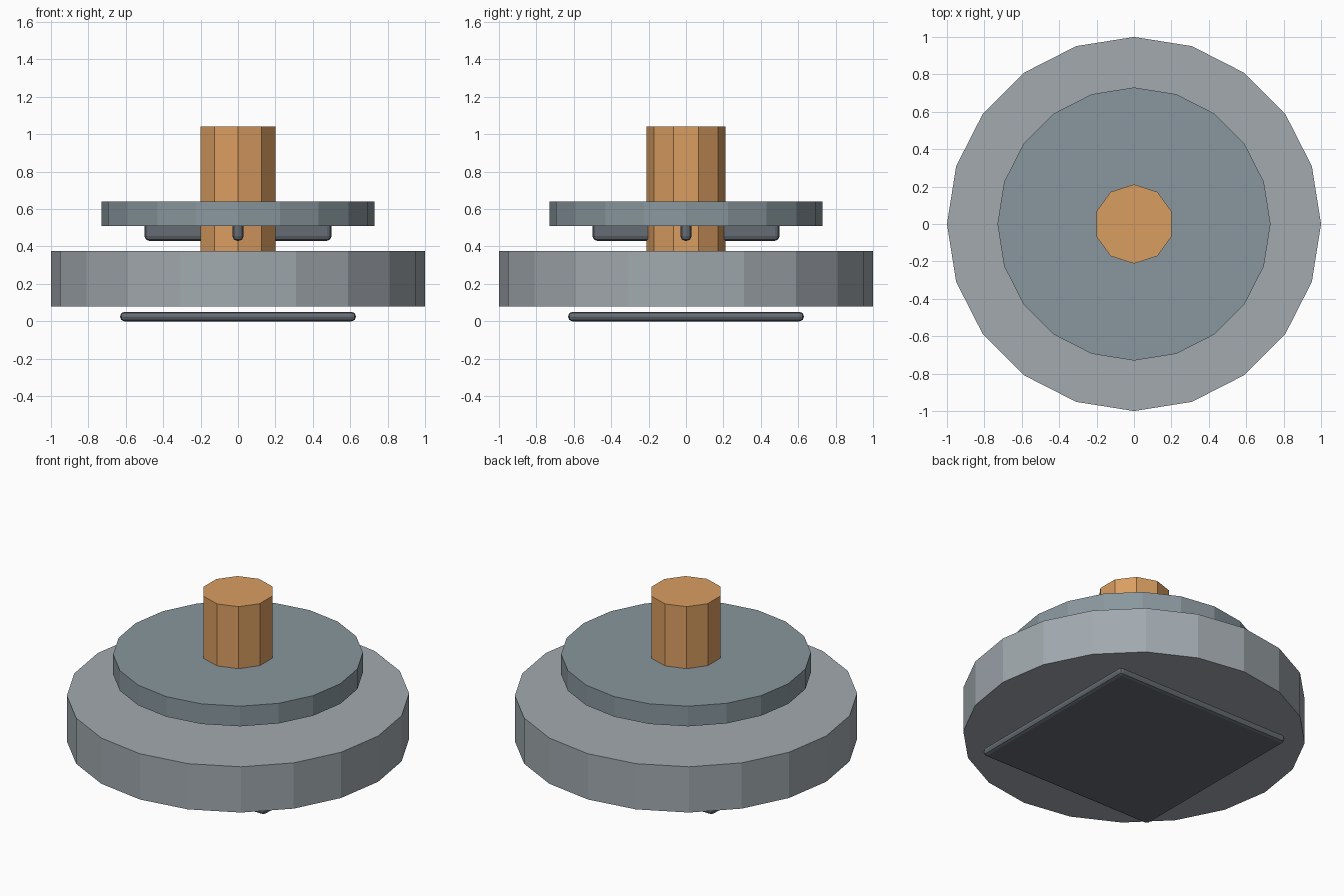
import bpy

if "Cube" in bpy.data.objects:
    bpy.data.objects.remove(bpy.data.objects["Cube"])


def material(name, rgb):
    m = bpy.data.materials.new(name)
    m.diffuse_color = (*rgb, 1)
    m.use_nodes = True
    m.node_tree.nodes["Principled BSDF"].inputs["Base Color"].default_value = m.diffuse_color
    return m


light = material("light_steel", (0.36, 0.40, 0.43))
mid = material("blue_steel", (0.25, 0.31, 0.34))
dark = material("dark_steel", (0.13, 0.15, 0.17))
orange = material("orange", (0.70, 0.34, 0.12))


def disc(name, sides, radius, z0, z1, mat):
    bpy.ops.mesh.primitive_cylinder_add(vertices=sides, radius=radius, depth=z1 - z0,
                                        location=(0, 0, (z0 + z1) / 2))
    ob = bpy.context.object
    ob.name = name
    ob.data.materials.append(mat)
    return ob


def rounded_box(name, size, z0, bevel, mat):
    bpy.ops.mesh.primitive_cube_add(size=1, location=(0, 0, z0 + size[2] / 2))
    ob = bpy.context.object
    ob.name = name
    ob.scale = size
    bpy.ops.object.transform_apply(location=False, rotation=False, scale=True)
    mod = ob.modifiers.new("rounding", "BEVEL")
    mod.width = bevel
    mod.segments = 2
    ob.data.materials.append(mat)
    return ob


# Stacked discs and the central shaft
disc("base_disc", 20, 1.0, 0.08, 0.375, light)
disc("upper_disc", 20, 0.73, 0.51, 0.64, mid)
disc("shaft", 10, 0.212, 0.3, 1.04, orange)

# Square foot plate under the base
rounded_box("foot_plate", (1.26, 1.26, 0.05), 0, 0.022, dark)

# Crossed ribs under the upper disc
rounded_box("rib_x", (1.0, 0.06, 0.14), 0.43, 0.025, dark)
rounded_box("rib_y", (0.06, 1.0, 0.14), 0.43, 0.025, dark)
